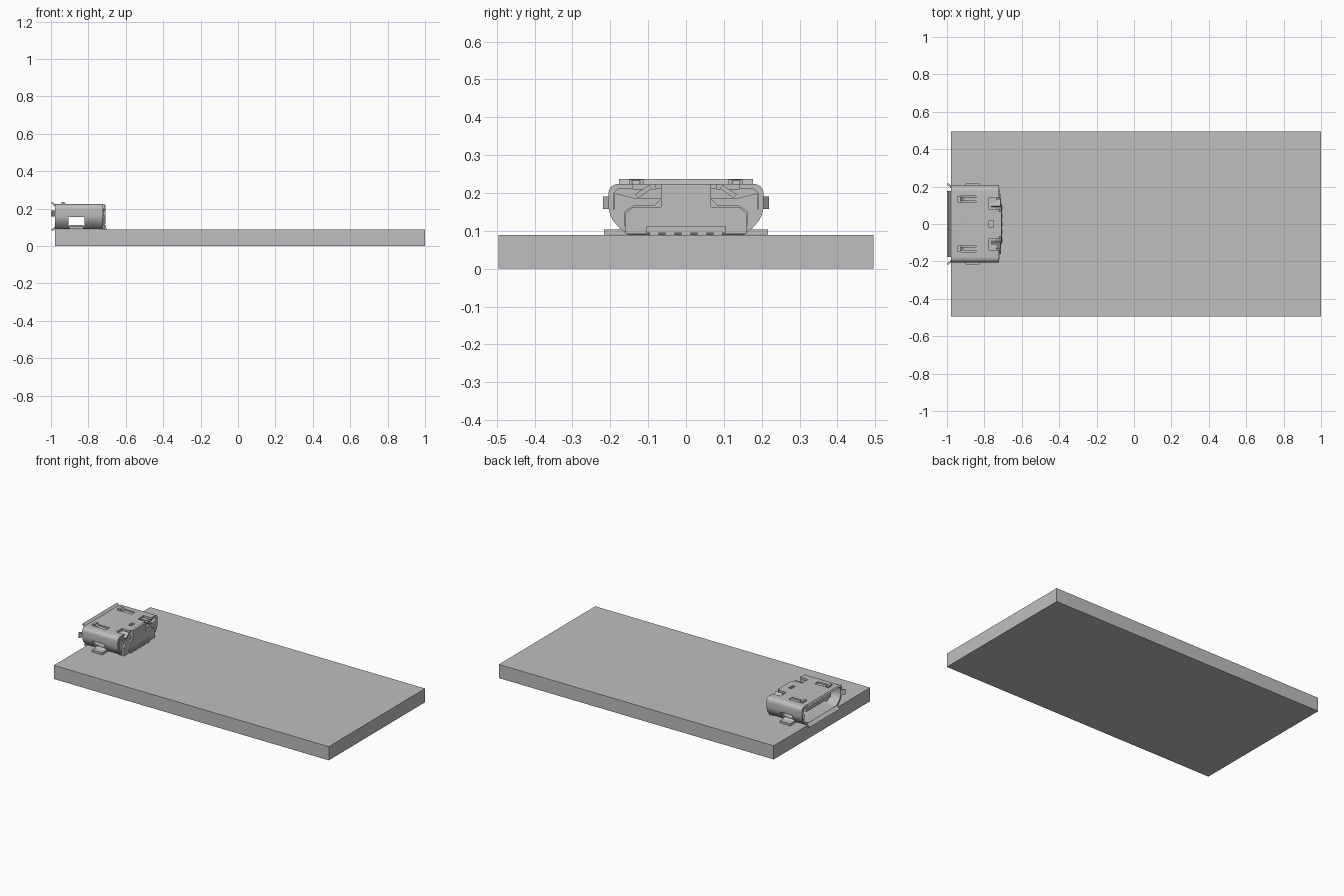
import bpy, bmesh, math
from mathutils import Vector

cube = bpy.data.objects.get("Cube")
if cube:
    bpy.data.objects.remove(cube, do_unlink=True)

grey = bpy.data.materials.new("plain grey")
grey.use_nodes = True
grey.diffuse_color = (0.52, 0.52, 0.52, 1)
grey.node_tree.nodes["Principled BSDF"].inputs["Base Color"].default_value = (0.52, 0.52, 0.52, 1)


def make(name, bm, smooth=False):
    bmesh.ops.recalc_face_normals(bm, faces=bm.faces)
    mesh = bpy.data.meshes.new(name)
    bm.to_mesh(mesh)
    bm.free()
    mesh.materials.append(grey)
    ob = bpy.data.objects.new(name, mesh)
    bpy.context.collection.objects.link(ob)
    if smooth:
        select(ob)
        bpy.ops.object.shade_smooth_by_angle(angle=math.radians(35))
    return ob


def select(ob):
    bpy.ops.object.select_all(action='DESELECT')
    ob.select_set(True)
    bpy.context.view_layer.objects.active = ob


def box(name, x, y, z):
    bm = bmesh.new()
    bmesh.ops.create_cube(bm, size=1)
    for v in bm.verts:
        v.co = [lo + (c + 0.5) * (hi - lo) for c, (lo, hi) in zip(v.co, (x, y, z))]
    return make(name, bm)


def prism(name, points, axis, lo, hi, smooth=False):
    """Extrude a 2D profile along the given axis (0 = x, 1 = y, 2 = z)."""
    bm = bmesh.new()
    ends = []
    for d in (lo, hi):
        ring = []
        for p in points:
            co = list(p)
            co.insert(axis, d)
            ring.append(bm.verts.new(co))
        ends.append(ring)
        bm.faces.new(ring)
    n = len(points)
    for i in range(n):
        j = (i + 1) % n
        bm.faces.new((ends[0][i], ends[0][j], ends[1][j], ends[1][i]))
    return make(name, bm, smooth)


def rounded(corners, radius, steps=6):
    """Round the corners of a polygon."""
    out = []
    for i, c in enumerate(corners):
        c = Vector(c)
        a = c + (Vector(corners[i - 1]) - c).normalized() * radius
        b = c + (Vector(corners[(i + 1) % len(corners)]) - c).normalized() * radius
        for k in range(steps + 1):
            t = k / steps
            out.append(tuple(a * (1 - t) ** 2 + c * 2 * t * (1 - t) + b * t * t))
    return out


def shell_profile(inset, radius):
    half = [(0.16 - inset * 0.6, 0.09 + inset), (0.205 - inset, 0.14 + inset * 0.4),
            (0.205 - inset, 0.224 - inset)]
    return rounded(half + [(-y, z) for y, z in reversed(half)], radius)


def cut(target, x, y, z):
    cutter = box("cutter", x, y, z)
    cutter.hide_render = True
    mod = target.modifiers.new("cut", 'BOOLEAN')
    mod.operation = 'DIFFERENCE'
    mod.solver = 'EXACT'
    mod.object = cutter
    select(target)
    bpy.ops.object.modifier_apply(modifier=mod.name)
    bpy.data.objects.remove(cutter, do_unlink=True)


def span(side, a, b):
    return tuple(sorted((side * a, side * b)))


# Circuit board
box("board", (-0.978, 1.0), (-0.495, 0.495), (0, 0.089))

# Hollow metal shell, open towards the board edge
bm = bmesh.new()
rings = []
for x, inset, radius in ((-0.978, 0, 0.03), (-0.722, 0, 0.03),
                         (-0.722, 0.013, 0.023), (-0.978, 0.013, 0.023)):
    rings.append([bm.verts.new((x, y, z)) for y, z in shell_profile(inset, radius)])
count = len(rings[0])
for r in range(4):
    for i in range(count):
        j = (i + 1) % count
        a, b = rings[r], rings[(r + 1) % 4]
        bm.faces.new((a[i], a[j], b[j], b[i]))
shell = make("shell", bm)
for s in (1, -1):
    cut(shell, (-0.905, -0.822), span(s, 0.12, 0.3), (0.104, 0.156))   # side window
    cut(shell, (-0.945, -0.845), span(s, 0.115, 0.15), (0.2, 0.25))    # spring slot
    cut(shell, (-0.778, -0.7), span(s, 0.08, 0.14), (0.2, 0.25))       # rear notch
cut(shell, (-0.775, -0.752), (-0.02, 0.02), (0.2, 0.25))               # latch hole
select(shell)
bpy.ops.object.shade_smooth_by_angle(angle=math.radians(35))

# Flared lips around the mouth
prism("top_lip", [(-0.978, 0.211), (-0.978, 0.224), (-0.992, 0.237), (-1.0, 0.230)],
      1, -0.177, 0.177)
prism("bottom_lip", [(-0.978, 0.103), (-0.978, 0.090), (-0.992, 0.080), (-1.0, 0.086)],
      1, -0.155, 0.155)

for s, side in ((1, "left"), (-1, "right")):
    prism(side + "_lip", [(-0.978, s * 0.192), (-0.978, s * 0.205),
                          (-0.992, s * 0.219), (-1.0, s * 0.212)], 2, 0.158, 0.19)
    # Solder foot bent outwards under the side window
    prism(side + "_foot", [(s * y, z) for y, z in
          ((0.15, 0.09), (0.216, 0.09), (0.216, 0.104), (0.178, 0.104), (0.165, 0.112))],
          0, -0.9, -0.826)
    # Spring strip in its slot, with a raised tip
    prism(side + "_spring", [(-0.845, 0.208), (-0.845, 0.218), (-0.915, 0.222),
                             (-0.93, 0.235), (-0.945, 0.230), (-0.925, 0.210)],
          1, *span(s, 0.122, 0.143))
    box(side + "_spring_tip", (-0.945, -0.928), span(s, 0.112, 0.15), (0.224, 0.235))
    # Slanted locking tab at the rear
    tab = [(0.09, 0.212), (0.097, 0.221), (0.134, 0.197), (0.126, 0.186)]
    prism(side + "_tab", [(s * y, z) for y, z in tab], 0, -0.765, -0.715)
    # Rear corner wing of the shell
    wing = [(0.065, 0.185), (0.13, 0.185), (0.19, 0.2), (0.19, 0.145), (0.162, 0.1),
            (0.162, 0.15), (0.14, 0.165), (0.085, 0.165)]
    prism(side + "_rear_wing", [(s * y, z) for y, z in wing], 0, -0.735, -0.72)

# Insulator: core inside the shell, rear block and contact tongue
prism("insulator_core", shell_profile(0.013, 0.023), 0, -0.79, -0.735, True)
rear = [(0.16, 0.092), (0.16, 0.145), (0.14, 0.163), (0.085, 0.163)]
prism("rear_block", rear + [(-y, z) for y, z in reversed(rear)], 0, -0.74, -0.71)
box("tongue", (-0.955, -0.785), (-0.125, 0.125), (0.162, 0.185))

# Folded flap closing the middle of the rear
flap = [(0.11, 0.118), (0.085, 0.128), (0.066, 0.15), (0.066, 0.223)]
prism("rear_flap", flap + [(-y, z) for y, z in reversed(flap)], 0, -0.735, -0.709)

# Contacts and solder pins
box("pin_bar", (-0.74, -0.706), (-0.105, 0.105), (0.096, 0.112))
for i in range(5):
    y = (i - 2) * 0.042
    box(f"pin_{i + 1}", (-0.74, -0.703), (y - 0.013, y + 0.013), (0.089, 0.099))
    box(f"contact_{i + 1}", (-0.95, -0.79), (y - 0.009, y + 0.009), (0.158, 0.163))
